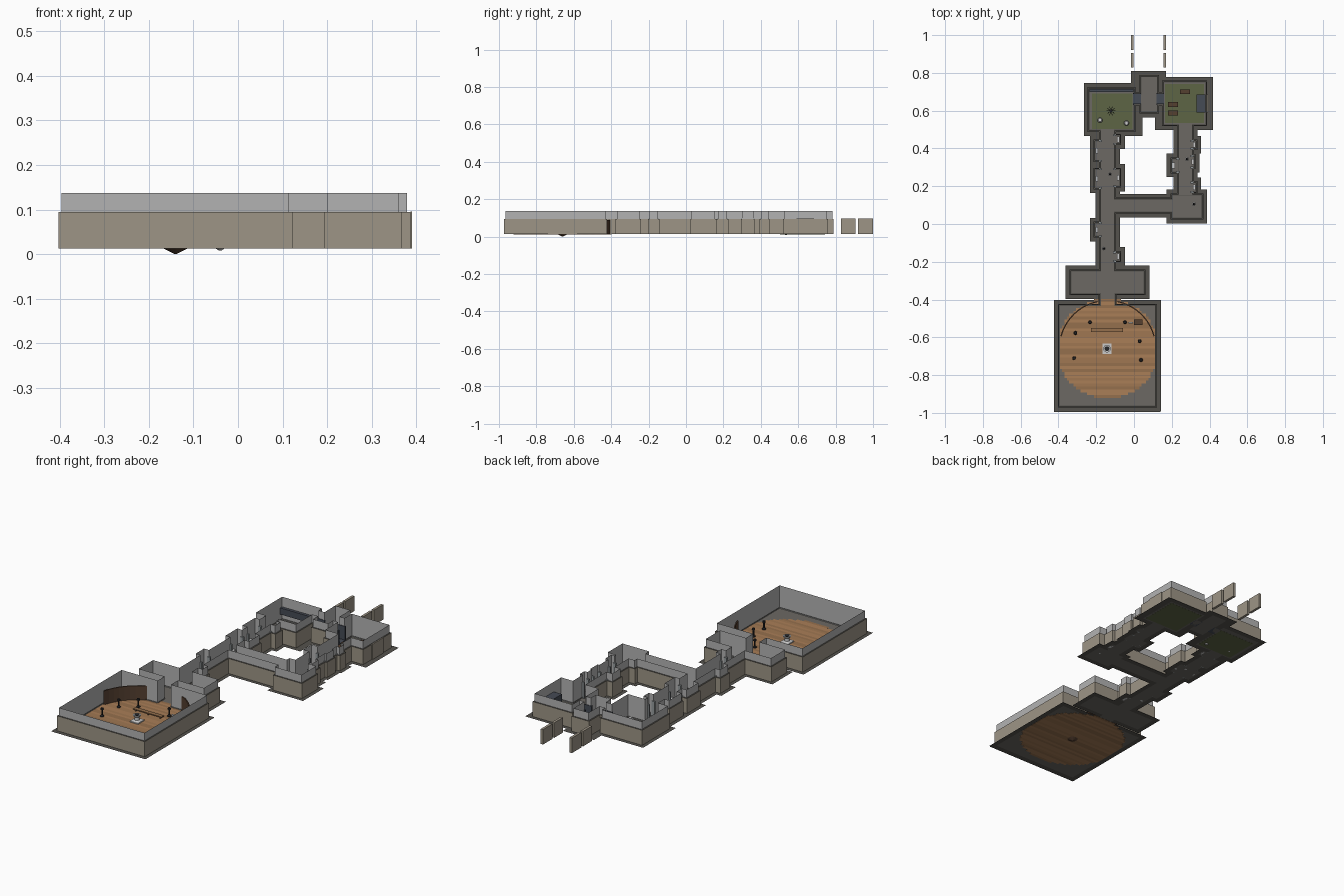
import bpy, bmesh, math, random

if "Cube" in bpy.data.objects:
    bpy.data.objects.remove(bpy.data.objects["Cube"])
random.seed(3)
Z0, Z1, Z2 = 0.013, 0.094, 0.137      # floor, lower wall top, upper wall top

def mat(name, r, g, b):
    m = bpy.data.materials.new(name)
    m.diffuse_color = (r, g, b, 1)
    m.use_nodes = True
    m.node_tree.nodes["Principled BSDF"].inputs["Base Color"].default_value = m.diffuse_color
    return m

STONE = mat("dark_stone", 0.09, 0.085, 0.075)
PAVE = mat("paving", 0.15, 0.14, 0.125)
BEIGE = mat("plaster", 0.34, 0.30, 0.24)
GREY = mat("grey_wall", 0.45, 0.45, 0.45)
GREEN = mat("green_carpet", 0.11, 0.13, 0.06)
WOODS = [mat("plank_%d" % i, 0.30 + 0.05 * i, 0.16 + 0.025 * i, 0.075 + 0.01 * i) for i in range(3)]
DARKWOOD = mat("dark_wood", 0.09, 0.05, 0.03)
BLACK = mat("black", 0.02, 0.02, 0.022)
SLATE = mat("slate_blue", 0.06, 0.07, 0.09)
FRAME = mat("door_frame", 0.30, 0.33, 0.34)
PALE = mat("pale_stone", 0.55, 0.55, 0.53)

def finish(bm, name, m):
    me = bpy.data.meshes.new(name)
    bm.to_mesh(me)
    bm.free()
    me.materials.append(m)
    ob = bpy.data.objects.new(name, me)
    bpy.context.collection.objects.link(ob)
    return ob

def grow(rects, d):
    return [(a - d, b - d, c + d, e + d) for a, b, c, e in rects]

def plan(name, m, inc, exc, z, top=None):
    """Union of rectangles minus others: a flat floor, or walls along its outline."""
    xs = sorted({round(r[i], 4) for r in inc + exc for i in (0, 2)})
    ys = sorted({round(r[i], 4) for r in inc + exc for i in (1, 3)})
    inside = lambda x, y, rs: any(a < x < c and b < y < e for a, b, c, e in rs)
    bm, vs = bmesh.new(), {}
    def v(x, y):
        if (x, y) not in vs:
            vs[x, y] = bm.verts.new((x, y, z))
        return vs[x, y]
    for x0, x1 in zip(xs, xs[1:]):
        for y0, y1 in zip(ys, ys[1:]):
            cx, cy = (x0 + x1) / 2, (y0 + y1) / 2
            if inside(cx, cy, inc) and not inside(cx, cy, exc):
                bm.faces.new([v(x0, y0), v(x1, y0), v(x1, y1), v(x0, y1)])
    if top is not None:
        floor = list(bm.faces)
        rim = [e for e in bm.edges if e.is_boundary]
        up = bmesh.ops.extrude_edge_only(bm, edges=rim)["geom"]
        for p in up:
            if isinstance(p, bmesh.types.BMVert):
                p.co.z = top
        bmesh.ops.delete(bm, geom=floor, context='FACES')
    return finish(bm, name, m)

def box(name, m, x0, y0, x1, y1, z0, z1, rot=0):
    bm = bmesh.new()
    bmesh.ops.create_cube(bm, size=1)
    for p in bm.verts:
        p.co.x *= x1 - x0
        p.co.y *= y1 - y0
        p.co.z *= z1 - z0
    ob = finish(bm, name, m)
    ob.location = ((x0 + x1) / 2, (y0 + y1) / 2, (z0 + z1) / 2)
    ob.rotation_euler.z = rot
    return ob

def lathe(name, m, x, y, profile, n=12):
    bm = bmesh.new()
    rings = [[bm.verts.new((r * math.cos(2 * math.pi * i / n), r * math.sin(2 * math.pi * i / n), z))
              for i in range(n)] for r, z in profile]
    for a, b in zip(rings, rings[1:]):
        for i in range(n):
            bm.faces.new([a[i], a[(i + 1) % n], b[(i + 1) % n], b[i]])
    bm.faces.new(rings[0][::-1])
    bm.faces.new(rings[-1])
    ob = finish(bm, name, m)
    ob.location = (x, y, 0)
    return ob

# room, corridor and niche outlines (x0, y0, x1, y1)
rooms = [(-0.396, -0.965, 0.115, -0.43), (-0.335, -0.37, 0.055, -0.248), (-0.18, -0.44, -0.10, -0.36),
         (-0.178, -0.26, -0.102, 0.51), (-0.11, 0.062, 0.22, 0.132), (0.20, 0.03, 0.36, 0.155),
         (0.235, 0.15, 0.31, 0.54), (-0.238, 0.495, 0.0, 0.718), (0.035, 0.592, 0.125, 0.782),
         (0.155, 0.525, 0.38, 0.752), (-0.01, 0.635, 0.045, 0.69), (0.115, 0.635, 0.165, 0.69)]
niches = [(-0.207, -0.065, -0.17, 0.005), (-0.207, 0.19, -0.17, 0.29), (-0.207, 0.335, -0.17, 0.44),
          (-0.11, -0.195, -0.075, -0.15), (-0.11, 0.20, -0.075, 0.29), (-0.11, 0.425, -0.075, 0.47),
          (0.20, 0.275, 0.24, 0.345), (0.30, 0.40, 0.328, 0.44), (0.30, 0.17, 0.328, 0.22),
          (0.30, 0.30, 0.32, 0.36)]
shell = rooms + niches
lower = grow(shell, 0.007)
plates = grow(shell, 0.027) + [(-0.265, 0.466, 0.046, 0.746), (-0.016, 0.566, 0.17, 0.81),
                               (0.11, 0.497, 0.418, 0.778), (-0.423, -0.995, 0.138, -0.402)]

# floors and walls
plan("floor_border", STONE, plates, shell, Z0)
plan("floor_paving", PAVE, shell, [], Z0)
plan("lower_wall", BEIGE, lower, [], Z0, Z1)
plan("wall_ledge", STONE, lower, shell, Z1)
plan("upper_wall", GREY, shell, [], Z1, Z2)
plan("skirting", STONE, shell, grow(shell, -0.004), Z0 + 0.006)
plan("inner_wall", GREY, shell, [], Z0, Z1)
for i, r in enumerate([(-0.222, 0.503, -0.008, 0.69), (0.165, 0.535, 0.37, 0.742)]):
    box("carpet_%d" % i, GREEN, *r, Z0 - 0.0005, Z0 + 0.001)

# round plank floor in the great hall
CX, CY, R, rows = -0.14, -0.66, 0.262, 34
step = 2 * R / rows
for i in range(rows):
    y = -R + (i + 0.5) * step
    w = max(0.03, math.ceil(math.sqrt(R * R - y * y) / 0.012) * 0.012)
    w = min(w, 0.254)
    box("plank_row_%d" % i, WOODS[random.randrange(3)], CX - w, CY + y - step / 2, CX + w, CY + y + step / 2,
        Z0 - 0.001, Z0 + 0.0015)

# curved panelling behind the plank floor
for name, a0, a1 in (("panel_right", 15, 78), ("panel_left", 102, 165)):
    bm = bmesh.new()
    cols = []
    for k in range(11):
        a = math.radians(a0 + (a1 - a0) * k / 10)
        cols.append([bm.verts.new((CX + r * math.cos(a), CY + r * math.sin(a), z))
                     for r, z in ((0.252, Z0), (0.252, 0.09), (0.258, 0.09), (0.258, Z0))])
    for a, b in zip(cols, cols[1:]):
        for j in range(4):
            bm.faces.new([a[j], b[j], b[(j + 1) % 4], a[(j + 1) % 4]])
    finish(bm, name, DARKWOOD)

# central pedestal with pointed underside
box("pedestal_base", PALE, CX - 0.027, CY - 0.027, CX + 0.022, CY + 0.027, Z0, 0.02)
lathe("pedestal", PALE, CX - 0.003, CY, [(0.018, 0.02), (0.012, 0.024), (0.012, 0.04), (0.02, 0.046), (0.02, 0.05)], 16)
lathe("pedestal_rim", BLACK, CX - 0.003, CY, [(0.013, 0.05), (0.013, 0.052)], 16)
lathe("pit_cone", DARKWOOD, CX, CY, [(0.002, 0.0), (0.026, Z0 - 0.001)], 12)

# hall furniture
for i, (x, y) in enumerate([(-0.233, -0.52), (-0.048, -0.52), (-0.31, -0.577), (-0.317, -0.71),
                            (0.03, -0.62), (0.037, -0.72)]):
    lathe("hall_post_%d" % i, BLACK, x, y, [(0.010, Z0), (0.010, 0.018), (0.004, 0.022), (0.004, 0.048), (0.009, 0.052), (0.007, 0.06)], 8)
box("long_bench", WOODS[0], -0.228, -0.572, -0.058, -0.55, 0.022, 0.027)
for x in (-0.22, -0.145, -0.072):
    box("bench_leg", DARKWOOD, x, -0.568, x + 0.006, -0.554, Z0, 0.022)
box("side_desk", DARKWOOD, 0.0, -0.535, 0.045, -0.505, Z0, 0.035)
box("desk_slab", PALE, -0.03, -0.528, -0.005, -0.518, Z0, 0.03)

# corridor figures
for i, (x, y) in enumerate([(-0.16, -0.13), (-0.127, 0.264), (0.28, 0.344), (0.317, 0.106)]):
    lathe("figure_body_%d" % i, PALE, x, y, [(0.008, Z0), (0.006, 0.03), (0.010, 0.045), (0.003, 0.05)], 8)
    lathe("figure_head_%d" % i, BLACK, x, y, [(0.003, 0.05), (0.006, 0.054), (0.006, 0.059), (0.003, 0.063)], 8)

# pilasters at the niche mouths
for i, (a, b, c, e) in enumerate(niches):
    left = i in (0, 1, 2, 6)
    x = c - 0.01 if left else a + 0.004
    for y in (b, e):
        box("niche_pilaster", FRAME, x - 0.005, y - 0.005, x + 0.011, y + 0.005, Z0, 0.10)
    xs = a + 0.002 if left else c - 0.016
    box("niche_plinth", PALE, xs, (b + e) / 2 - 0.015, xs + 0.014, (b + e) / 2 + 0.015, Z0, 0.04)

# doorway blocks between the northern rooms
for x in (-0.004, 0.118):
    box("door_threshold", SLATE, x, 0.635, x + 0.042, 0.69, Z0, 0.02)
    for y in (0.631, 0.687):
        box("door_jamb", SLATE, x, y, x + 0.042, y + 0.007, Z0, 0.094)

# left green room: window strip, bare branches, pots
box("window_strip", SLATE, -0.236, 0.698, -0.002, 0.714, 0.05, 0.085)
for k in range(5):
    b = box("branch_%d" % k, BLACK, -0.147, 0.597, -0.097, 0.6, 0.04 + 0.002 * k, 0.043 + 0.002 * k, k * 0.63)
    b.rotation_euler.y = 0.3
box("tree_trunk", BLACK, -0.125, 0.596, -0.119, 0.602, Z0, 0.045)
for x, y, z in ((-0.04, 0.534, 0.008), (-0.18, 0.55, 0.012)):
    lathe("pot", PALE, x, y, [(0.003, z), (0.012, Z0 + 0.001), (0.014, 0.03), (0.009, 0.036)], 10)

# right green room: desks and hearth
for x, y in ((0.27, 0.70), (0.207, 0.632), (0.207, 0.588)):
    box("desk_top", DARKWOOD, x - 0.027, y - 0.013, x + 0.027, y + 0.013, 0.032, 0.036)
    for s in (-1, 1):
        box("desk_side", DARKWOOD, x + s * 0.023 - 0.002, y - 0.012, x + s * 0.023 + 0.002, y + 0.012, Z0, 0.032)
box("hearth", SLATE, 0.33, 0.59, 0.378, 0.685, Z0, 0.085)
box("hearth_back", BEIGE, 0.387, 0.59, 0.391, 0.685, Z0, 0.096)

# loose wall panels beyond the north end
for x in (-0.010, 0.163):
    for y in (0.828, 0.92):
        box("loose_panel", BEIGE, x - 0.007, y, x + 0.007, y + 0.08 if y > 0.9 else 0.905, Z0 + 0.002, 0.096)
